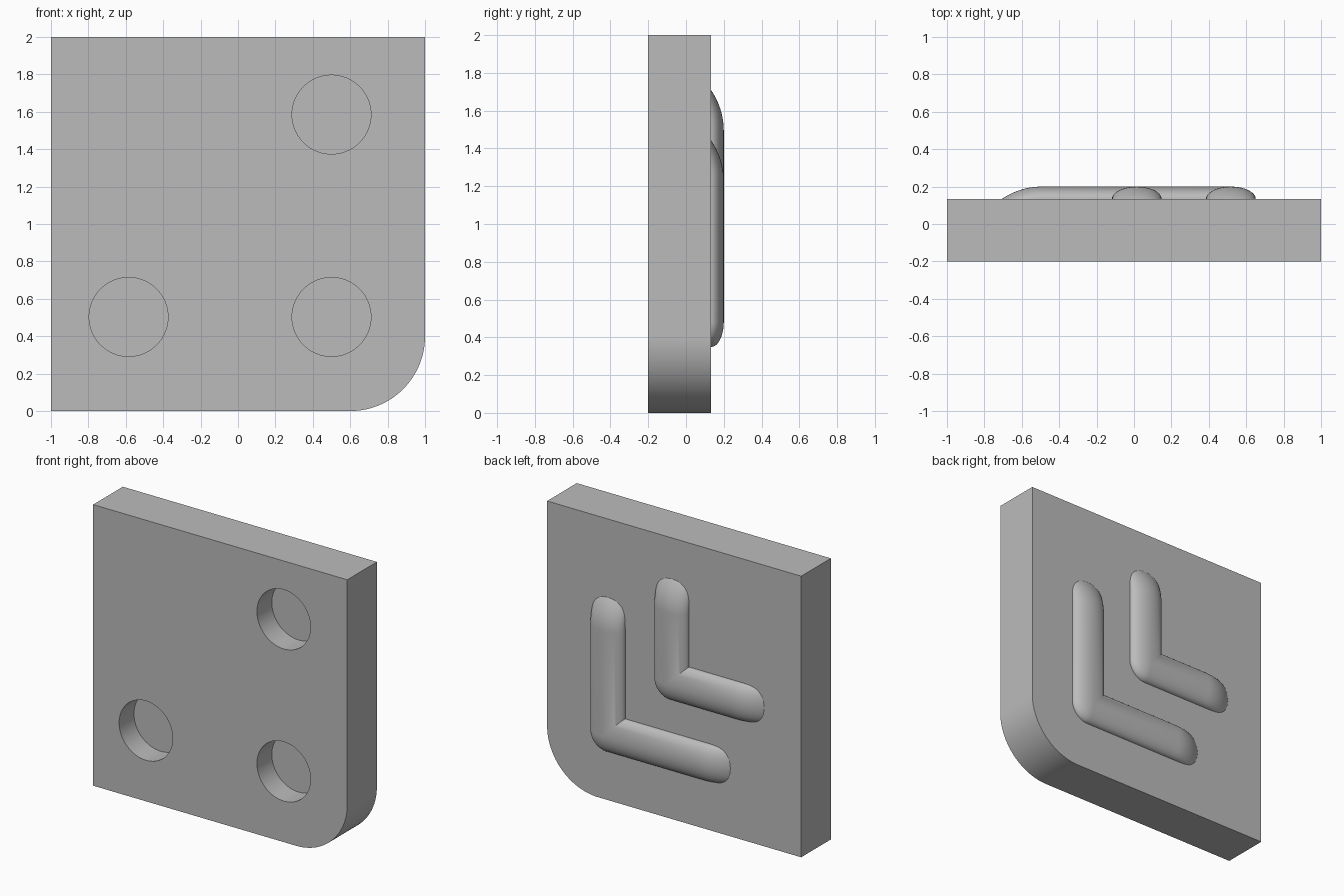
import bpy, bmesh, math
from mathutils import Vector

default = bpy.data.objects.get("Cube")
if default:
    bpy.data.objects.remove(default, do_unlink=True)

grey = bpy.data.materials.new("plain grey")
grey.use_nodes = True
grey.diffuse_color = (0.5, 0.5, 0.5, 1)
grey.node_tree.nodes["Principled BSDF"].inputs["Base Color"].default_value = grey.diffuse_color

FRONT, BACK = -0.2, 0.133       # plate faces in y
FLOOR = -0.033                  # bottom of the blind holes
HALF, RISE = 0.133, 0.067       # rib half width and height
FADE = 0.215                    # length over which a rib end sinks into the plate
RADIUS = (FADE**2 + RISE**2) / (2 * RISE)


def make_object(name, bm):
    bmesh.ops.recalc_face_normals(bm, faces=bm.faces)
    mesh = bpy.data.meshes.new(name)
    bm.to_mesh(mesh)
    bm.free()
    mesh.materials.append(grey)
    obj = bpy.data.objects.new(name, mesh)
    bpy.context.collection.objects.link(obj)
    return obj


def extrude_outline(bm, outline, y0, y1):
    face = bm.faces.new([bm.verts.new((x, y0, z)) for x, z in outline])
    out = bmesh.ops.extrude_face_region(bm, geom=[face])
    verts = [v for v in out["geom"] if isinstance(v, bmesh.types.BMVert)]
    bmesh.ops.translate(bm, verts=verts, vec=(0, y1 - y0, 0))


def arc(cx, cz, r, start, end, steps):
    angles = [math.radians(start + (end - start) * i / steps) for i in range(steps + 1)]
    return [(cx + r * math.cos(a), cz + r * math.sin(a)) for a in angles]


# Plate with one rounded lower corner
bm = bmesh.new()
extrude_outline(bm, [(1, 2), (-1, 2), (-1, 0)] + arc(0.6, 0.4, 0.4, -90, 0, 32), FRONT, BACK)
plate = make_object("plate", bm)

# Three blind round holes in the front
bm = bmesh.new()
for x, z in [(0.5, 0.503), (0.5, 1.585), (-0.585, 0.503)]:
    extrude_outline(bm, arc(x, z, 0.211, 0, 360, 64)[:-1], FRONT - 0.1, FLOOR)
cutter = make_object("hole_cutter", bm)
cutter.hide_render = True
cut = plate.modifiers.new("holes", "BOOLEAN")
cut.object, cut.operation, cut.solver = cutter, "DIFFERENCE", "EXACT"
bpy.context.view_layer.objects.active = plate
bpy.ops.object.modifier_apply(modifier=cut.name)
bpy.data.objects.remove(cutter, do_unlink=True)


def section(sink, steps=28):
    """Part of the half ellipse above the plate: (outward offset, height)."""
    t0 = math.asin(min(1, sink / RISE))
    angles = [t0 + (math.pi - 2 * t0) * i / steps for i in range(steps + 1)]
    return [(HALF * math.cos(t), RISE * math.sin(t) - sink) for t in angles]


def make_rib(name, cx, cz, length):
    """L-shaped rib: round outer corner, mitred inner corner, sinking ends."""
    stations = [(0, 0), (length - FADE, 0)]
    for i in range(1, 17):
        s = FADE * math.sin(math.pi / 2 * i / 16)
        stations.append((length - FADE + s, RADIUS - math.sqrt(RADIUS**2 - s**2)))

    def upright(a, sink):
        return [(cx + l, BACK + h, cz + max(a, -l)) for l, h in section(sink)]

    def level(a, sink):
        return [(cx - max(a, -l), BACK + h, cz - l) for l, h in section(sink)]

    def pivot(angle):
        c, s = math.cos(angle), math.sin(angle)
        return [(cx + l * c, BACK + h, cz - l * s) if l > 0 else (cx + l, BACK + h, cz - l)
                for l, h in section(0)]

    rings = [upright(*st) for st in reversed(stations)]
    rings += [pivot(math.pi / 2 * i / 16) for i in range(1, 16)]
    rings += [level(*st) for st in stations]

    bm = bmesh.new()
    rows = [[bm.verts.new(p) for p in ring] for ring in rings]
    for r0, r1 in zip(rows, rows[1:]):
        for i in range(len(r0) - 1):
            bm.faces.new((r0[i], r0[i + 1], r1[i + 1], r1[i]))
    bmesh.ops.remove_doubles(bm, verts=bm.verts, dist=0.00005)
    bmesh.ops.recalc_face_normals(bm, faces=bm.faces)
    # Make the open shell face away from the plate
    if sum(f.normal.y * f.calc_area() for f in bm.faces) < 0:
        bmesh.ops.reverse_faces(bm, faces=bm.faces)
    mesh = bpy.data.meshes.new(name)
    bm.to_mesh(mesh)
    bm.free()
    mesh.materials.append(grey)
    obj = bpy.data.objects.new(name, mesh)
    bpy.context.collection.objects.link(obj)
    return obj


# Two nested ribs on the back
outer = make_rib("outer_rib", 0.518, 0.482, 0.96)
inner = make_rib("inner_rib", 0.015, 0.985, 0.723)

bpy.ops.object.select_all(action="DESELECT")
for obj in (plate, outer, inner):
    obj.select_set(True)
bpy.ops.object.shade_smooth_by_angle(angle=math.radians(30))
